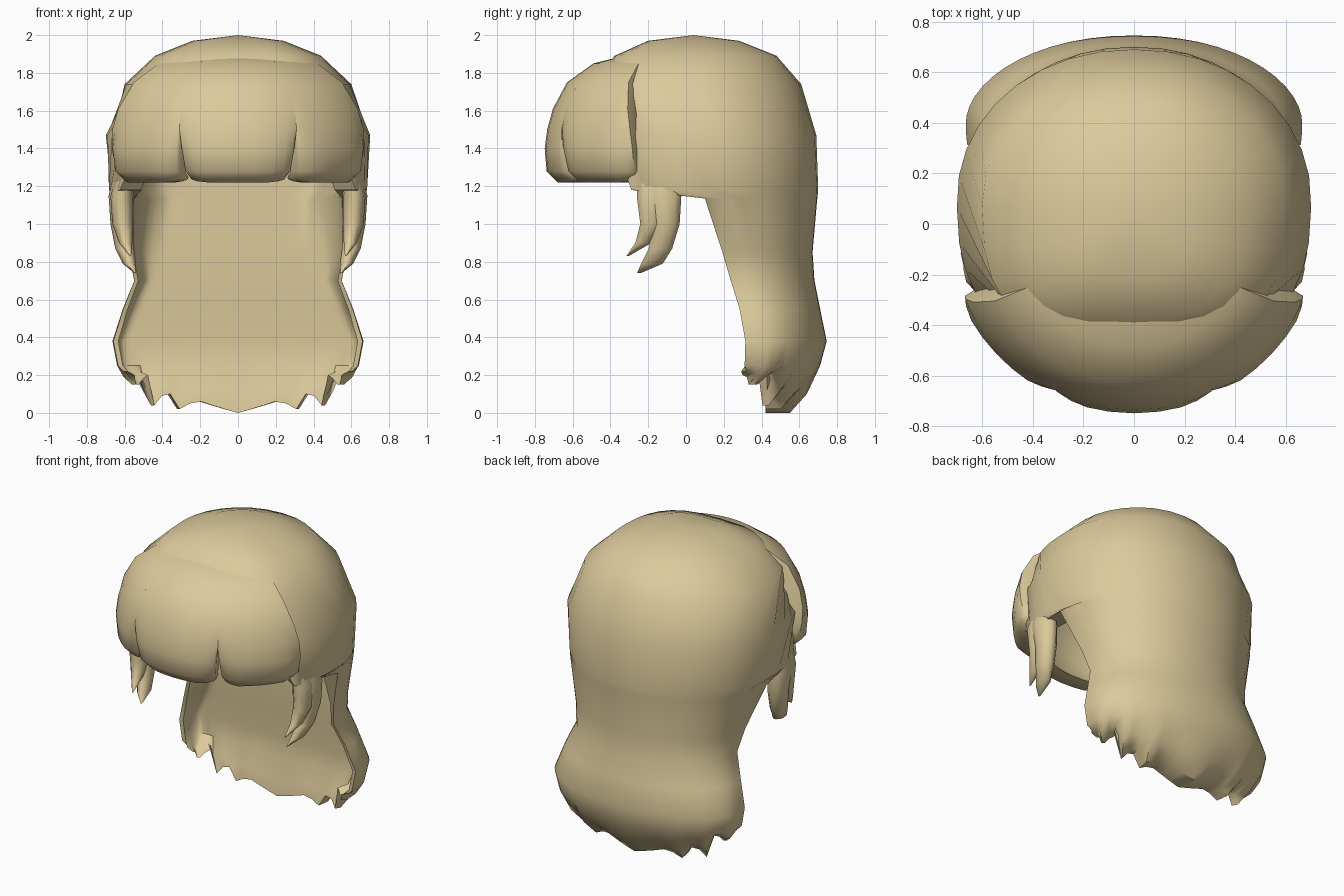
import bpy, bmesh
from math import sin, cos, pi, radians

if "Cube" in bpy.data.objects:
    bpy.data.objects.remove(bpy.data.objects["Cube"])

hair = bpy.data.materials.new("blonde hair")
hair.diffuse_color = (0.72, 0.59, 0.33, 1)
hair.use_nodes = True
hair.node_tree.nodes["Principled BSDF"].inputs["Base Color"].default_value = hair.diffuse_color


def loft(name, loops, angle=45, cap_start=True):
    """Skin even-length closed loops; the ends are closed with quad strips."""
    bm = bmesh.new()
    rings = [[bm.verts.new(p) for p in loop] for loop in loops]
    n = len(rings[0])
    for a, b in zip(rings, rings[1:]):
        for j in range(n):
            k = (j + 1) % n
            bm.faces.new((a[j], a[k], b[k], b[j]))
    for r in ((rings[0], rings[-1]) if cap_start else (rings[-1],)):
        for j in range(n // 2 - 1):
            bm.faces.new((r[j], r[j + 1], r[n - 2 - j], r[n - 1 - j]))
    bmesh.ops.remove_doubles(bm, verts=bm.verts, dist=0.0005)
    bmesh.ops.recalc_face_normals(bm, faces=bm.faces)
    me = bpy.data.meshes.new(name)
    bm.to_mesh(me)
    bm.free()
    me.materials.append(hair)
    ob = bpy.data.objects.new(name, me)
    bpy.context.collection.objects.link(ob)
    bpy.ops.object.select_all(action='DESELECT')
    ob.select_set(True)
    bpy.context.view_layer.objects.active = ob
    bpy.ops.object.shade_smooth_by_angle(angle=radians(angle))
    return ob


def spow(v, p):
    return abs(v) ** p * (1 if v >= 0 else -1)


# Cap and long back hair: z, half width, centre y, back y, arc half angle,
# inner wall y, back roundness
ROWS = [
    (2.00, .00, .04, .04, 180, .45, 1),
    (1.97, .24, .04, .28, 180, .45, 1),
    (1.89, .44, .05, .48, 180, .45, 1),
    (1.74, .60, .07, .61, 180, .45, 1),
    (1.47, .70, .10, .69, 142, .45, 1),
    (1.18, .685, .08, .70, 120, .45, 1),
    (1.135, .675, .10, .695, 90, .45, 1),
    (0.85, .58, .24, .67, 93, .45, 1),
    (0.70, .55, .29, .68, 94, .45, 1),
    (0.55, .61, .35, .71, 96, .46, 1.05),
    (0.38, .665, .40, .745, 99, .47, 1.08),
    (0.25, .64, .39, .71, 99, .47, 1.08),
    (0.10, .61, .375, .64, 97, .46, 1.3),
    (0.00, .57, .35, .55, 93, .45, 1.6),
]
# Ragged hem heights from the back centre to the side edge
HEM = [0, .02, .04, .06, .05, .02, .10, .09, .04, .20, .18, .15, .15, .19, .2]
H = len(HEM) - 1

loops = []
for z, a, cy, yb, arc, wall, rnd in ROWS:
    outer, inner = [], []
    k = 0.82 if z > 1 else 0.96
    for j in range(-H, H + 1):
        t = radians(arc) * j / H
        front = cos(t) < 0
        x = a * spow(sin(t), 0.65 if front else 0.95)
        y = cy + (yb - cy) * spow(cos(t), 0.75 if front else rnd)
        zz = z + HEM[abs(j)] * max(0, 1 - z / .25)
        outer.append((x, y, zz))
        yi = min(cy + (y - cy) * k, wall) - (0.03 if z < 0.2 else 0)
        inner.append((x * k, yi, zz - (0.08 if z > 1.5 else 0)))
    loops.append(outer + inner[::-1])
loft("back_hair", loops, cap_start=False)

# Fringe: z, radius, centre piece half angle, side piece start and end angle, edge tuck
FRINGE = [
    (1.88, .37, 25.5, 25, 60, 0),
    (1.85, .49, 25.5, 25, 60, 0),
    (1.75, .63, 25.5, 25, 62, 0),
    (1.61, .705, 25.5, 25, 65, 0),
    (1.50, .735, 25.2, 25, 67, .01),
    (1.40, .748, 24.4, 25.6, 68, .035),
    (1.28, .738, 23.6, 26.6, 68, .06),
    (1.22, .68, 23.0, 27.2, 67, .06),
]


def fringe(name, side):
    n = 11
    sections = []
    for i in range(n):
        # columns gather near the edges so that the rims roll inwards
        f = (1 - cos(pi * i / (n - 1))) / 2
        near = min(i, n - 1 - i)
        roll = (1, .6, .25)[near] if near < 3 else 0
        outer, inner = [], []
        for z, r, c, s0, s1, tuck in FRINGE:
            t = radians(s0 + (s1 - s0) * f) * side if side else radians(c * (2 * f - 1))
            if side:
                # the rear edge sinks into the cap
                tuck = max(tuck, .13) if i == n - 1 else tuck * 1.4
            ro = r * (1 - tuck * roll)
            lift = 0.025 * roll if z < 1.25 else 0
            outer.append((ro * sin(t), -ro * cos(t), z + lift))
            ri = r * 0.84
            inner.append((ri * sin(t), -ri * cos(t), z - 0.08 * (z - 1.22) + lift))
        sections.append(outer + inner[::-1])
    loft(name, sections, 55)


fringe("centre_fringe", 0)
fringe("right_fringe", 1)
fringe("left_fringe", -1)

# Side locks, two strands each: x, y, z, half thickness, half depth
FRONT = [(.57, -.17, 1.37, .04, .09), (.615, -.175, 1.15, .06, .09),
         (.61, -.18, 1.00, .055, .065), (.595, -.225, .90, .035, .045),
         (.57, -.31, .83, .004, .006)]
BACK = [(.58, -.12, 1.37, .05, .10), (.62, -.115, 1.15, .065, .095),
        (.615, -.105, 1.00, .06, .075), (.60, -.135, .87, .05, .065),
        (.575, -.18, .79, .035, .06), (.545, -.25, .74, .004, .01)]
for side, label in ((1, "right"), (-1, "left")):
    for part, path in (("front", FRONT), ("rear", BACK)):
        loft(f"{label}_{part}_lock",
             [[(side * (x + w * cos(2 * pi * i / 10)), y + d * sin(2 * pi * i / 10), z)
               for i in range(10)] for x, y, z, w, d in path], 60)
